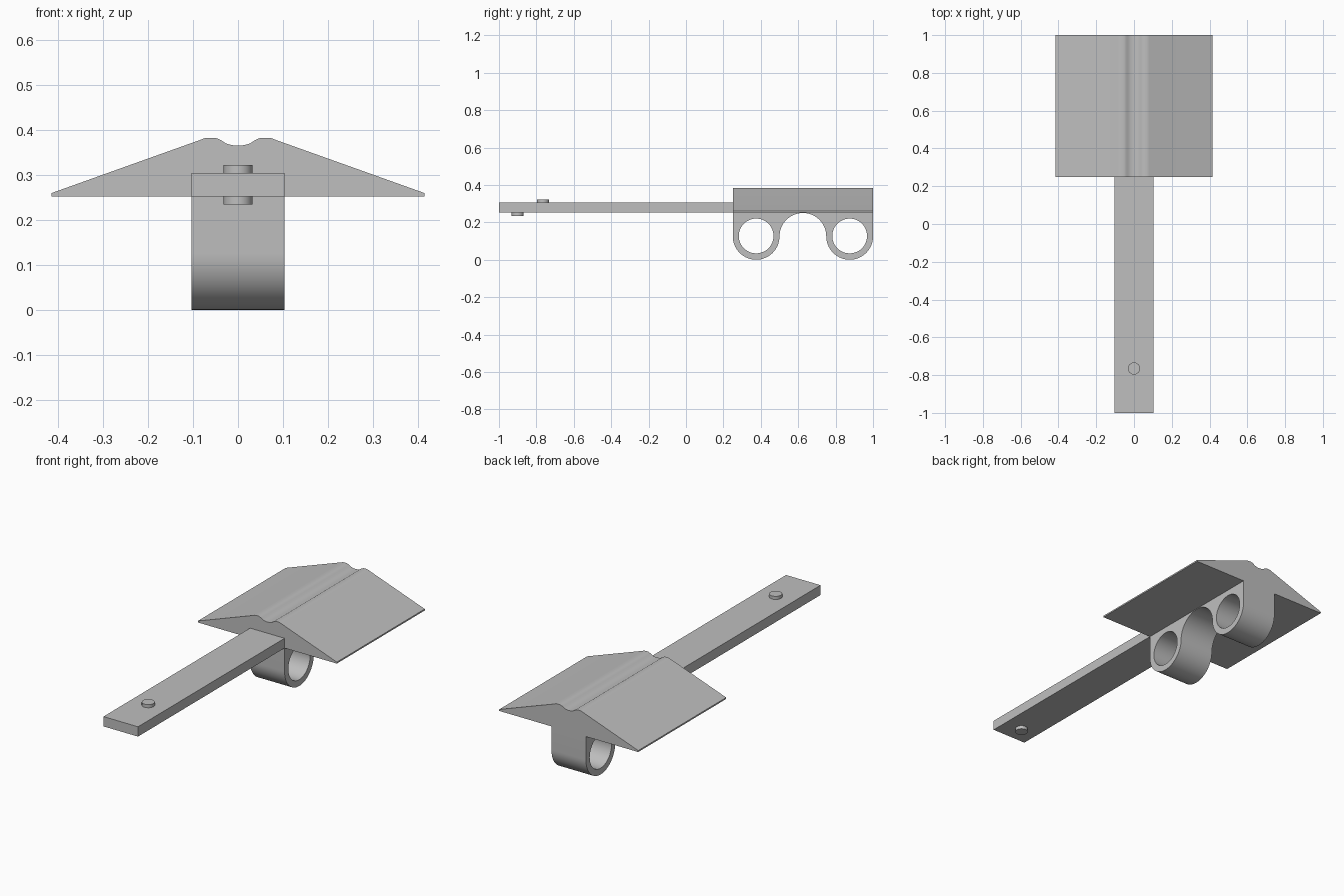
import bpy
import bmesh
from math import cos, sin, pi, radians
from mathutils import Vector

cube = bpy.data.objects.get("Cube")
if cube:
    bpy.data.objects.remove(cube, do_unlink=True)

grey = bpy.data.materials.new("plain grey")
grey.use_nodes = True
GREY = (0.52, 0.52, 0.52, 1)
grey.diffuse_color = GREY
grey.node_tree.nodes["Principled BSDF"].inputs["Base Color"].default_value = GREY

BASE = 0.252      # underside of the arm and roof
HALF = 0.103      # half width of the arm and clamp
FRONT, BACK = 0.25, 1.0


def arc(cy, cz, r, start, end, steps):
    """Points on an arc, angles in degrees."""
    angles = [radians(start + (end - start) * i / steps) for i in range(steps + 1)]
    return [(cy + r * cos(a), cz + r * sin(a)) for a in angles]


def prism(name, loops, to_3d, direction):
    """Fill an outline (with optional holes) and extrude it."""
    bm = bmesh.new()
    for loop in loops:
        verts = [bm.verts.new(to_3d(p)) for p in loop]
        for i, v in enumerate(verts):
            bm.edges.new((v, verts[i - 1]))
    if len(loops) == 1:
        bm.faces.new(bm.verts)
    else:
        bmesh.ops.triangle_fill(bm, use_beauty=True, edges=bm.edges[:])
    out = bmesh.ops.extrude_face_region(bm, geom=bm.faces[:])
    moved = [g for g in out["geom"] if isinstance(g, bmesh.types.BMVert)]
    bmesh.ops.translate(bm, verts=moved, vec=Vector(direction))
    bmesh.ops.recalc_face_normals(bm, faces=bm.faces[:])
    mesh = bpy.data.meshes.new(name)
    bm.to_mesh(mesh)
    bm.free()
    mesh.materials.append(grey)
    obj = bpy.data.objects.new(name, mesh)
    bpy.context.collection.objects.link(obj)
    bpy.ops.object.select_all(action="DESELECT")
    obj.select_set(True)
    bpy.context.view_layer.objects.active = obj
    bpy.ops.object.shade_smooth_by_angle(angle=radians(30))
    return obj


# Flat arm
prism("arm", [[(-HALF, -1), (HALF, -1), (HALF, FRONT), (-HALF, FRONT)]],
      lambda p: (p[0], p[1], BASE), (0, 0, 0.053))

# Locating pins, one above and one below the arm
for name, y, z, height in (("upper_pin", -0.765, 0.3, 0.022),
                           ("lower_pin", -0.9, 0.234, 0.022)):
    prism(name, [arc(0, y, 0.032, 0, 360, 32)[:-1]],
          lambda p: (p[0], p[1], z), (0, 0, height))

# Sloped roof with a soft groove along its ridge
side = [(0.415, BASE), (0.415, 0.26), (0.082, 0.379), (0.075, 0.382), (0.066, 0.383)]
side += [(0.052, 0.383), (0.045, 0.381), (0.037, 0.377), (0.028, 0.371),
         (0.019, 0.368), (0.01, 0.366)]
outline = side + [(0, 0.3655)] + [(-x, z) for x, z in reversed(side)]
prism("roof", [outline], lambda p: (p[0], FRONT, p[1]), (0, BACK - FRONT, 0))

# Double ring clamp joined by an arch
R = 0.125
outline = [(FRONT, BASE)]
outline += arc(FRONT + R, R, R, 180, 360, 32)
outline += arc(FRONT + 3 * R, R, R, 180, 0, 32)[1:]
outline += arc(FRONT + 5 * R, R, R, 180, 360, 32)[1:]
outline.append((BACK, BASE))
holes = [arc(FRONT + k * R, 0.127, 0.093, 0, 360, 48)[:-1] for k in (1, 5)]
prism("ring_clamp", [outline] + holes, lambda p: (-HALF, p[0], p[1]), (2 * HALF, 0, 0))
